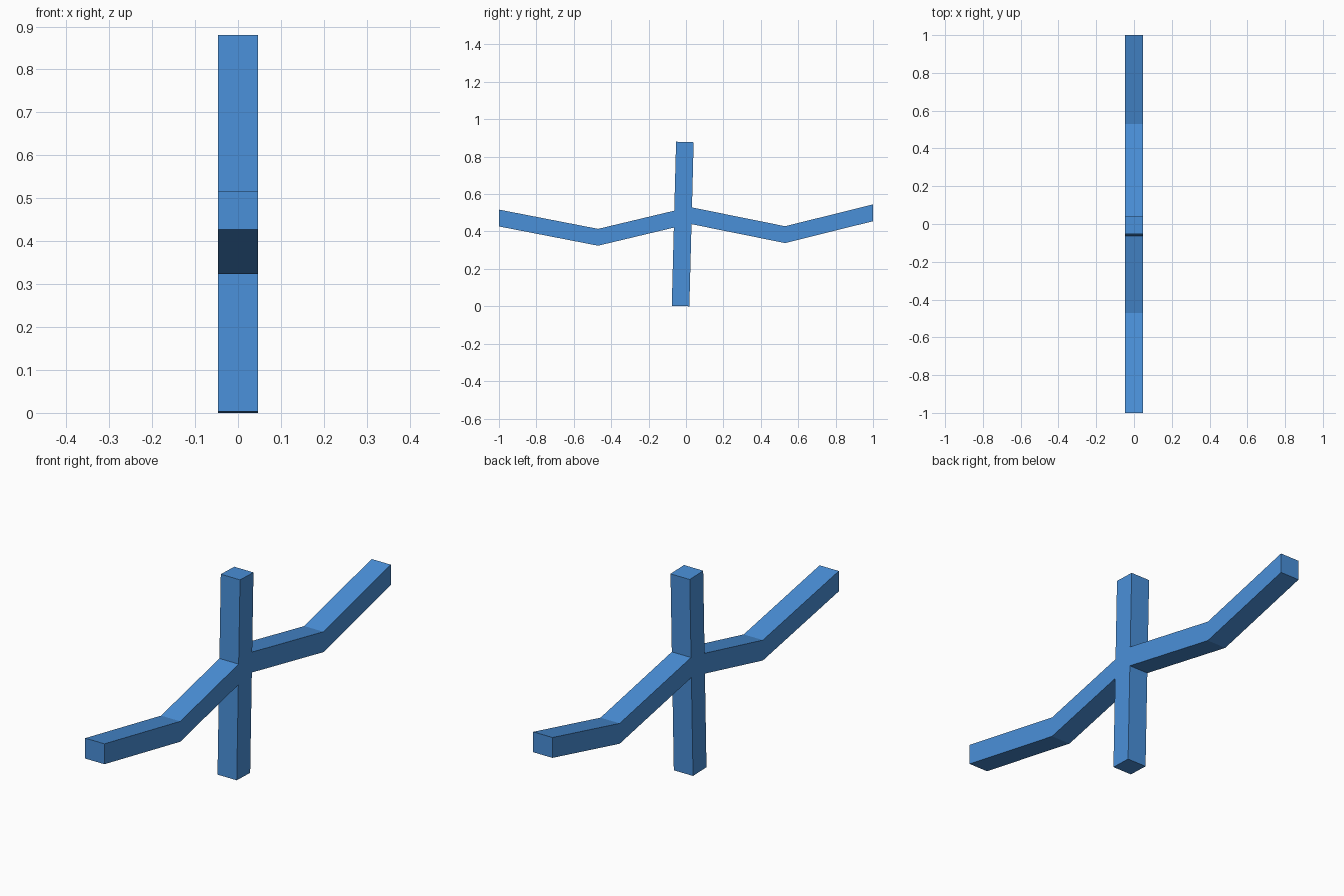
import bpy
import bmesh

cube = bpy.data.objects.get("Cube")
if cube:
    bpy.data.objects.remove(cube, do_unlink=True)

HALF_WIDTH = 0.047

blue = bpy.data.materials.new("sky blue")
blue.use_nodes = True
colour = (0.0685, 0.279, 0.694, 1)
blue.diffuse_color = colour
blue.node_tree.nodes["Principled BSDF"].inputs["Base Color"].default_value = colour


def beam(name, lower, upper):
    """Sweep a strip between two (y, z) edge lines across the width."""
    bm = bmesh.new()
    rings = [[bm.verts.new((x, y, z)) for x, (y, z) in
              ((-HALF_WIDTH, lo), (HALF_WIDTH, lo), (HALF_WIDTH, up), (-HALF_WIDTH, up))]
             for lo, up in zip(lower, upper)]
    for a, b in zip(rings, rings[1:]):
        for i in range(4):
            j = (i + 1) % 4
            bm.faces.new((a[i], a[j], b[j], b[i]))
    bm.faces.new(rings[0])
    bm.faces.new(rings[-1])
    bmesh.ops.recalc_face_normals(bm, faces=bm.faces)
    mesh = bpy.data.meshes.new(name)
    bm.to_mesh(mesh)
    bm.free()
    mesh.materials.append(blue)
    obj = bpy.data.objects.new(name, mesh)
    bpy.context.collection.objects.link(obj)
    return obj


# Slightly tilted upright post
beam("post", [(-0.076, 0.003), (-0.053, 0.88)], [(0.018, 0), (0.041, 0.877)])

# Zigzag crossbeam with vertical ends, its middle bend hidden in the post
top_line = [(-1, 0.517), (-0.47, 0.414), (0.02, 0.531), (0.53, 0.428), (1, 0.545)]
beam("crossbeam", [(y, z - 0.09) for y, z in top_line], top_line)
